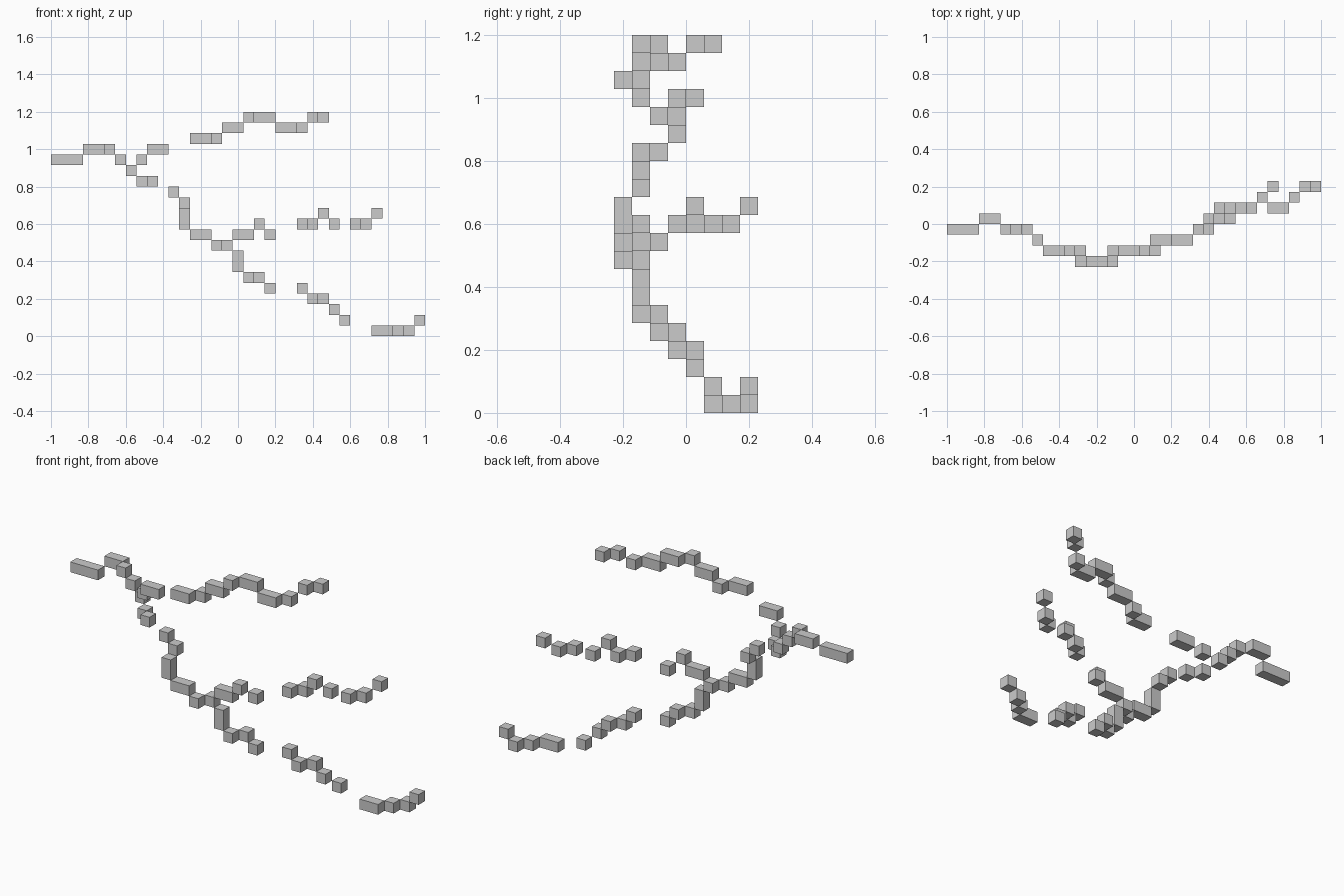
import bpy, bmesh
from mathutils import Matrix, Vector

if "Cube" in bpy.data.objects:
    bpy.data.objects.remove(bpy.data.objects["Cube"])

S = 2 / 35                                  # block size on a 35 x 8 x 21 grid
ORIGIN = Vector((-1, -4 * S, 0))


def block_chain(name, runs):
    """One object from block runs: (column, row, level, x length, z height)."""
    bm = bmesh.new()
    for run in runs:
        i, j, k, nx, nz = (*run, 1, 1)[:5]
        size = Vector((nx, 1, nz)) * S
        centre = ORIGIN + Vector((i, j, k)) * S + size / 2
        bmesh.ops.create_cube(bm, size=1, matrix=Matrix.Translation(centre) @ Matrix.Diagonal((*size, 1)))
    mesh = bpy.data.meshes.new(name)
    bm.to_mesh(mesh)
    bm.free()
    ob = bpy.data.objects.new(name, mesh)
    bpy.context.collection.objects.link(ob)
    return ob


# Main bolt, from the upper left tip down to the ground on the right
block_chain("main_bolt", [
    (0, 3, 16, 3), (3, 4, 17, 2), (5, 3, 17), (6, 3, 16), (7, 3, 15),
    (8, 2, 14), (9, 1, 14), (11, 1, 13), (12, 1, 12), (12, 0, 10, 1, 2),
    (13, 0, 9, 2), (15, 0, 8), (16, 1, 8), (17, 1, 6, 1, 2),
    (18, 1, 5), (19, 2, 5), (20, 2, 4), (23, 3, 4), (24, 3, 3), (25, 4, 3),
    (26, 4, 2), (27, 5, 1), (30, 5, 0, 2), (32, 6, 0), (33, 7, 0), (34, 7, 1)])

# Upper fork
block_chain("upper_branch", [
    (8, 2, 16), (9, 1, 17, 2), (13, 0, 18, 2), (15, 1, 18), (16, 1, 19, 2),
    (18, 1, 20), (19, 2, 20, 2), (21, 2, 19, 2), (23, 3, 19), (24, 4, 20), (25, 5, 20)])

# Middle fork
block_chain("middle_branch", [
    (17, 1, 9, 2), (19, 1, 10), (20, 2, 9), (23, 3, 10), (24, 4, 10),
    (25, 4, 11), (26, 5, 10), (28, 5, 10), (29, 6, 10), (30, 7, 11)])
